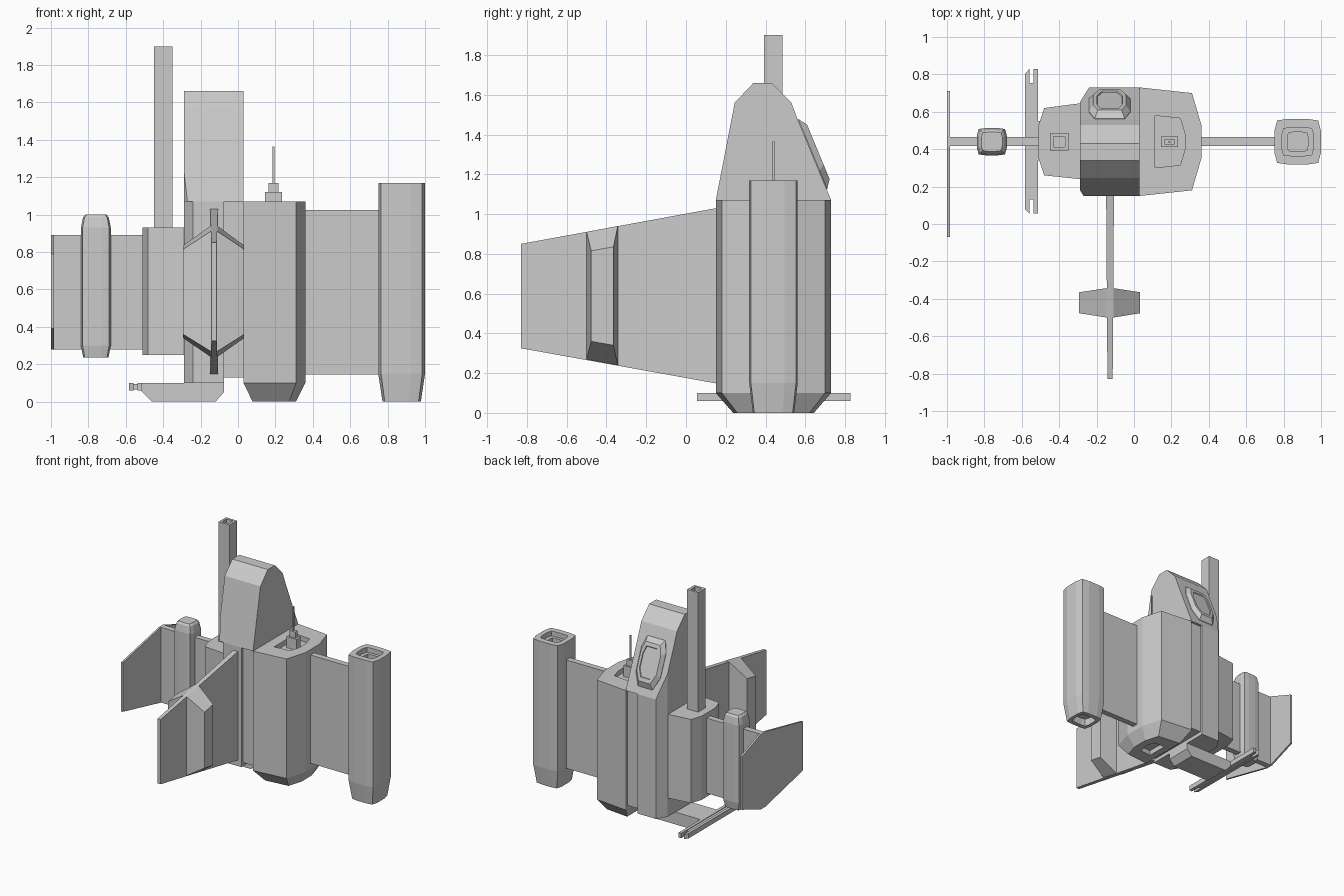
import bpy, bmesh, math
from mathutils import Vector

if "Cube" in bpy.data.objects:
    bpy.data.objects.remove(bpy.data.objects["Cube"])


def finish(name, bm):
    bmesh.ops.recalc_face_normals(bm, faces=bm.faces[:])
    me = bpy.data.meshes.new(name)
    bm.to_mesh(me)
    bm.free()
    ob = bpy.data.objects.new(name, me)
    bpy.context.collection.objects.link(ob)
    return ob


def skin(name, rings, cuts=()):
    """Bridge a sequence of equal-length rings, cap the ends, slice off corners."""
    bm = bmesh.new()
    loops = [[bm.verts.new(p) for p in r] for r in rings]
    n = len(loops[0])
    for a, b in zip(loops, loops[1:]):
        for i in range(n):
            j = (i + 1) % n
            bm.faces.new((a[i], a[j], b[j], b[i]))
    bm.faces.new(loops[0])
    bm.faces.new(loops[-1])
    for co, no in cuts:
        bmesh.ops.recalc_face_normals(bm, faces=bm.faces[:])
        r = bmesh.ops.bisect_plane(bm, geom=bm.verts[:] + bm.edges[:] + bm.faces[:],
                                   plane_co=co, plane_no=no, clear_outer=True)
        edges = [e for e in r['geom_cut'] if isinstance(e, bmesh.types.BMEdge)]
        bmesh.ops.holes_fill(bm, edges=edges)
    return finish(name, bm)


def stack(name, plan, c, levels):
    """Plan outline scaled about c at each (z, sx, sy) level."""
    return skin(name, [[(c[0] + (x - c[0]) * sx, c[1] + (y - c[1]) * sy, z) for x, y in plan]
                       for z, sx, sy in levels])


def side(name, prof, x0, x1, cuts=()):
    """(y, z) profile extruded along x."""
    return skin(name, [[(x, y, z) for y, z in prof] for x in (x0, x1)], cuts)


def box(name, x0, x1, y0, y1, z0, z1):
    return side(name, [(y0, z0), (y1, z0), (y1, z1), (y0, z1)], x0, x1)


def barrel_plan(cx, cy, rx, ry):
    """Slightly bulged square outline."""
    q = [(.88, -.93), (1, -.45), (1, .45), (.88, .93), (.4, 1), (-.4, 1),
         (-.88, .93), (-1, .45), (-1, -.45), (-.88, -.93), (-.4, -1), (.4, -1)]
    return [(cx + x * rx, cy + y * ry) for x, y in q]


CY = 0.44

# right hull with recesses in the top and underside
hull = [(.03, .15), (.31, .18), (.36, .35), (.36, .53), (.31, .70), (.03, .73)]
stack("right_hull", hull, (.19, CY),
      [(.04, .34, .3), (0, .34, .3), (0, .7, .7), (.1, 1, 1),
       (1.07, 1, 1), (1.07, .48, .48), (1.03, .48, .48)])

# middle body, filler strip and tall cabin
rear_cut = ((-.24, .73, 1), Vector((-.08, .05, 0)))
front_cut = ((-.27, .15, 1), Vector((-.033, -.02, 0)))
box("filler_strip", -.075, .03, .17, .71, .13, 1.08)
side("middle_body", [(.15, .1), (.73, .1), (.73, 1.07), (.15, 1.07)], -.29, -.075,
     [rear_cut, ((-.24, .15, 1), Vector((-.08, -.05, 0)))])
side("cabin", [(.15, 1.07), (.245, 1.56), (.34, 1.66), (.43, 1.66), (.53, 1.56),
               (.56, 1.48), (.73, 1.07)], -.29, .03, [rear_cut, front_cut])

# raised window on the sloping cabin back
octo = [(-.065, .19), (.065, .19), (.11, .09), (.11, -.1), (.08, -.19),
        (-.08, -.19), (-.11, -.1), (-.11, .09)]
window = stack("cabin_window", octo, (0, 0),
               [(-.02, 1, 1), (.005, 1, 1), (.035, .8, .78), (.035, .62, .62), (.028, .6, .6)])
window.location = (-.13, .633, 1.3)
window.rotation_euler = (math.radians(-67.5), 0, 0)

# left hull and hollow chimney
stack("left_hull", [(-.29, .24), (-.48, .26), (-.51, .35), (-.51, .53), (-.48, .62), (-.29, .645)],
      (-.4, CY), [(.25, 1, 1), (.93, 1, 1)])
stack("chimney", [(-.45, .392), (-.35, .392), (-.35, .486), (-.45, .486)], (-.4, .439),
      [(.9, 1, 1), (1.9, 1, 1), (1.9, .6, .6), (1.84, .6, .6)])

# stepped antenna
for name, rx, ry, z0, z1 in (("antenna_base", .045, .027, 1.02, 1.12),
                             ("antenna_socket", .027, .015, 1.12, 1.17),
                             ("antenna_rod", .006, .005, 1.17, 1.365)):
    box(name, .19 - rx, .19 + rx, CY - ry, CY + ry, z0, z1)

# right wing and its big stepped pod
box("right_wing", .34, .77, .417, .465, .145, 1.025)
stack("right_pod", barrel_plan(.875, CY, .125, .122), (.875, CY),
      [(.06, .6, .55), (0, .6, .55), (0, .82, .85), (.15, 1, 1), (1.17, 1, 1),
       (1.17, .68, .62), (1.13, .68, .62), (1.13, .44, .42), (1.08, .44, .42)])

# left wing, small pod and end plate
box("left_wing", -.99, -.49, .417, .465, .28, .89)
stack("left_pod", barrel_plan(-.76, CY, .08, .073), (-.76, CY),
      [(.235, .84, .84), (.3, 1, 1), (.93, 1, 1), (.985, .86, .86), (1, .7, .7)])
side("end_plate", [(-.07, .39), (.41, .28), (.47, .28), (.71, .37),
                   (.71, .8), (.47, .89), (.41, .89), (-.07, .79)], -1, -.985)

# front fin, thinner toward its tip
skin("front_fin", [[(-.128 - w, y, z0), (-.128 + w, y, z0), (-.128 + w, y, z1), (-.128 - w, y, z1)]
                   for y, w, z0, z1 in ((.17, .021, .145, 1.033), (-.83, .014, .325, .85))])

# tapered block through the fin
hub = [(-.5, .27), (-.5, .91), (-.343, .94), (-.343, .24)]
tip = [(-.477, .36), (-.477, .815), (-.365, .835), (-.365, .34)]
skin("fin_block", [[(x, y, z) for y, z in s] for x, s in
                   ((-.293, tip), (-.147, hub), (-.11, hub), (.033, tip))])

# underslung arm and twin rail
arm = [(-.515, .1), (-.515, .055), (-.46, 0), (-.12, 0), (-.075, .05), (-.075, .1)]
skin("rail_arm", [[(x, y, z) for x, z in arm] for y in (.34, .55)])
for name, x0, x1, e in (("inner_rail", -.537, -.513, 0), ("outer_rail", -.583, -.56, .025)):
    skin(name, [[(x1, .055, .06), (x1, .828, .06), (x0, .828 - e, .06), (x0, .055 + e, .06)],
                [(x1, .055, .1), (x1, .828, .1), (x0, .828 - e, .1), (x0, .055 + e, .1)]])
box("rail_core", -.562, -.535, .13, .755, .065, .095)
